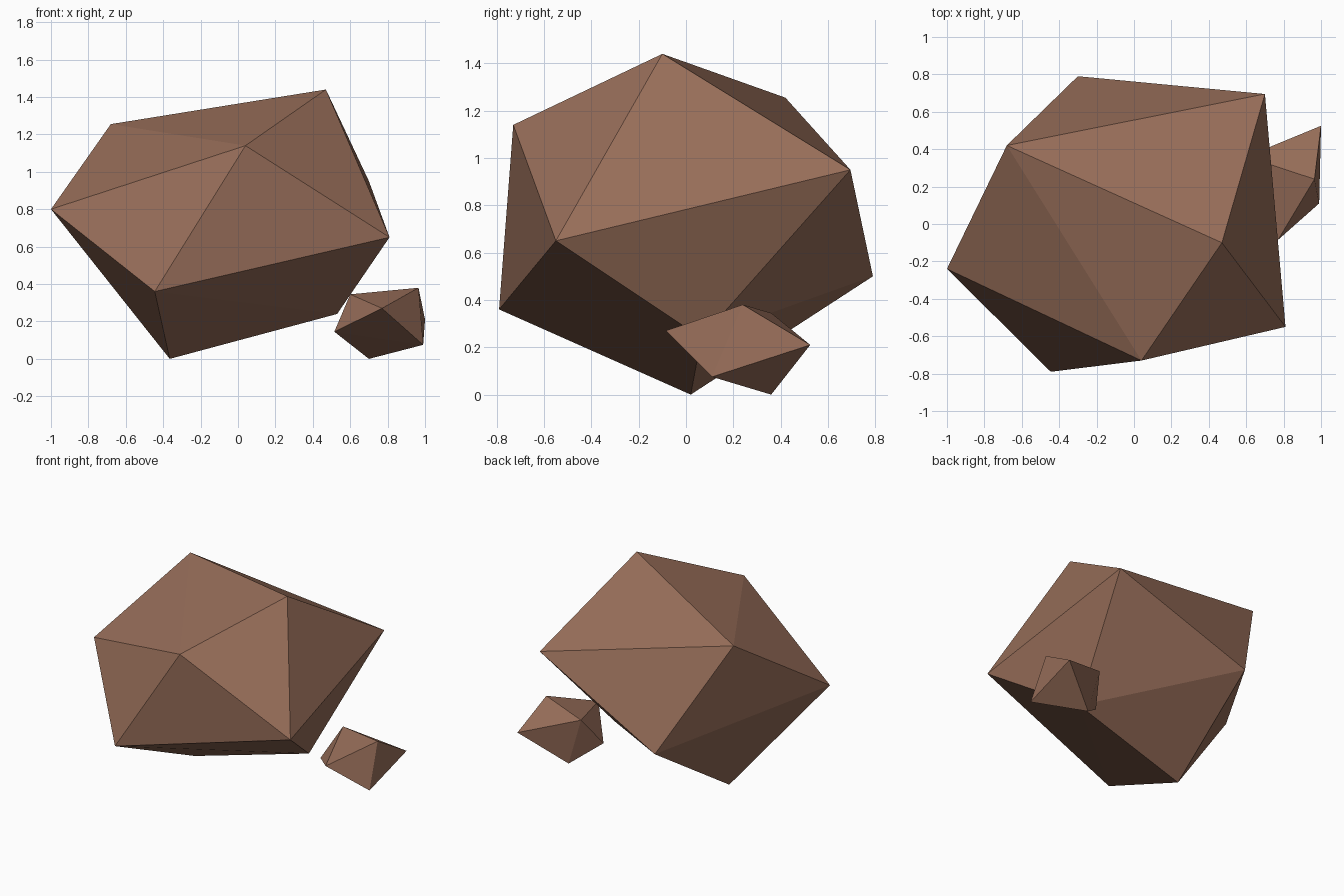
import bpy
import bmesh

if "Cube" in bpy.data.objects:
    bpy.data.objects.remove(bpy.data.objects["Cube"])

brown = bpy.data.materials.new("rock brown")
brown.diffuse_color = (0.31, 0.155, 0.10, 1)
brown.use_nodes = True
brown.node_tree.nodes["Principled BSDF"].inputs["Base Color"].default_value = brown.diffuse_color


def make_rock(name, corners):
    """Faceted boulder: the convex shell around a few corner points."""
    bm = bmesh.new()
    for c in corners:
        bm.verts.new(c)
    bmesh.ops.convex_hull(bm, input=bm.verts[:])
    bmesh.ops.recalc_face_normals(bm, faces=bm.faces[:])
    mesh = bpy.data.meshes.new(name)
    bm.to_mesh(mesh)
    bm.free()
    mesh.materials.append(brown)
    obj = bpy.data.objects.new(name, mesh)
    bpy.context.collection.objects.link(obj)
    return obj


# Large boulder: upper corners, belt corners, then underside
make_rock("large_rock", [
    (0.47, -0.10, 1.44), (-0.68, 0.42, 1.255), (0.04, -0.73, 1.14),
    (0.70, 0.695, 0.95), (-1.00, -0.24, 0.80), (0.81, -0.55, 0.65),
    (-0.30, 0.79, 0.50), (-0.445, -0.79, 0.36),
    (0.53, 0.065, 0.24), (-0.365, 0.02, 0.0),
])

# Small stone lying beside it
make_rock("small_rock", [
    (0.965, 0.24, 0.38), (0.60, 0.36, 0.345), (0.77, -0.085, 0.27),
    (1.00, 0.525, 0.21), (0.515, 0.22, 0.145),
    (0.99, 0.11, 0.075), (0.70, 0.36, 0.0),
])
